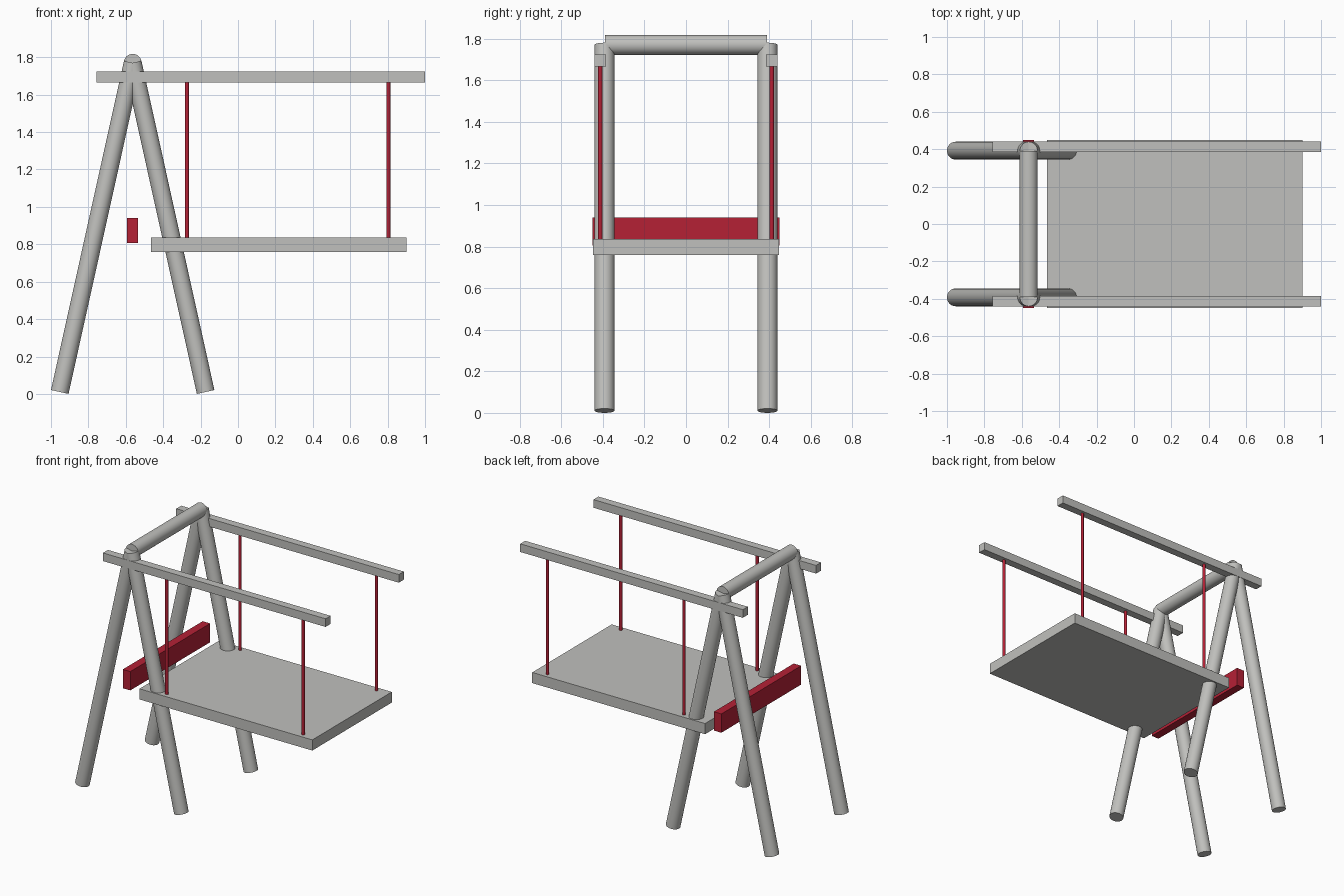
import bpy
import math
from mathutils import Vector

cube = bpy.data.objects.get("Cube")
if cube:
    bpy.data.objects.remove(cube, do_unlink=True)


def make_material(name, color):
    mat = bpy.data.materials.new(name)
    mat.use_nodes = True
    mat.diffuse_color = color
    mat.node_tree.nodes["Principled BSDF"].inputs["Base Color"].default_value = color
    return mat


GREY = make_material("light grey", (0.53, 0.53, 0.51, 1))
RED = make_material("crimson red", (0.46, 0.015, 0.036, 1))


def box(name, low, high, mat):
    low, high = Vector(low), Vector(high)
    bpy.ops.mesh.primitive_cube_add(size=1, location=(low + high) / 2)
    obj = bpy.context.object
    obj.name = name
    obj.scale = high - low
    bpy.ops.object.transform_apply(location=False, rotation=False, scale=True)
    obj.data.materials.append(mat)


def pole(name, start, end, radius, mat, sides=32):
    start, end = Vector(start), Vector(end)
    axis = end - start
    bpy.ops.mesh.primitive_cylinder_add(
        vertices=sides, radius=radius, depth=axis.length, location=(start + end) / 2)
    obj = bpy.context.object
    obj.name = name
    obj.rotation_euler = axis.to_track_quat("Z", "Y").to_euler()
    obj.data.materials.append(mat)
    bpy.ops.object.shade_smooth_by_angle(angle=math.radians(35))


APEX_X, APEX_Z = -0.563, 1.77
LEG_Y, LEG_R, SPREAD = 0.392, 0.048, 0.39
BEAM_Y = 0.413

# Crossbar joining the two A-frames
pole("crossbar", (APEX_X, -0.39, APEX_Z), (APEX_X, 0.39, APEX_Z), LEG_R, GREY)

for side, s in (("front", -1), ("back", 1)):
    # Splayed legs
    for end, d in (("right", -1), ("left", 1)):
        pole(f"{side}_{end}_leg", (APEX_X + d * SPREAD, s * LEG_Y, 0.0105),
             (APEX_X, s * LEG_Y, APEX_Z), LEG_R, GREY)
    # Long overhead beam
    box(f"{side}_beam", (-0.757, s * BEAM_Y - 0.028, 1.666),
        (1.0, s * BEAM_Y + 0.028, 1.724), GREY)
    # Hanging rods
    for end, x in (("right", -0.273), ("left", 0.804)):
        pole(f"{side}_{end}_rod", (x, s * BEAM_Y, 0.83), (x, s * BEAM_Y, 1.67),
             0.0105, RED, 16)

# Hanging platform and stop board
box("platform", (-0.464, -0.448, 0.76), (0.9, 0.448, 0.836), GREY)
box("stop_board", (-0.594, -0.45, 0.806), (-0.535, 0.45, 0.94), RED)
